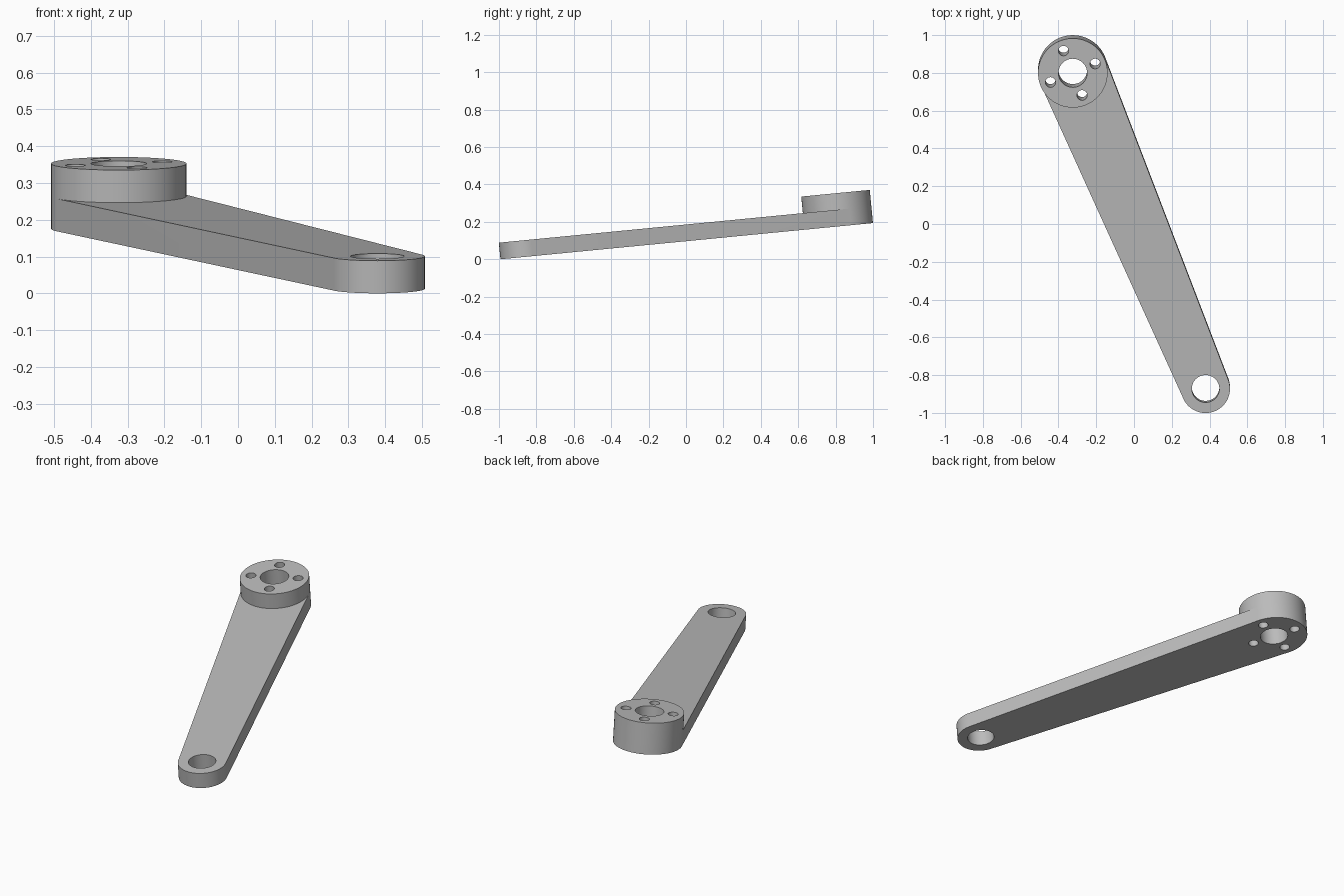
import bpy, bmesh
from math import acos, atan2, cos, sin, tau, radians, hypot
from mathutils import Matrix

if "Cube" in bpy.data.objects:
    bpy.data.objects.remove(bpy.data.objects["Cube"])

# Main sizes, laid out flat with the big end at the origin and the arm along +x
BIG_R, SMALL_R = 0.184, 0.129
THICK, BOSS_H = 0.089, 0.178
DX, DY = 0.703, -1.688
LENGTH = hypot(DX, DY)
TANGENT = acos((BIG_R - SMALL_R) / LENGTH)

# Placement: swing the arm round, then tilt it up towards the back
PLACE = (Matrix.Translation((0, -0.992, 0)) @ Matrix.Rotation(radians(5.55), 4, 'X')
         @ Matrix.Translation((-0.324, 1.817, 0)) @ Matrix.Rotation(atan2(DY, DX), 4, 'Z'))

steel = bpy.data.materials.new("grey metal")
steel.use_nodes = True
GREY = (0.5, 0.5, 0.5, 1)
steel.diffuse_color = GREY
steel.node_tree.nodes["Principled BSDF"].inputs["Base Color"].default_value = GREY


def arc(cx, r, start, end, n):
    angles = [start + (end - start) * i / n for i in range(n + 1)]
    return [(cx + r * cos(a), r * sin(a)) for a in angles]


def prism(name, outline, z0, z1):
    bm = bmesh.new()
    base = bm.faces.new([bm.verts.new((x, y, z0)) for x, y in outline])
    top = bmesh.ops.extrude_face_region(bm, geom=[base])["geom"]
    bmesh.ops.translate(bm, vec=(0, 0, z1 - z0),
                        verts=[g for g in top if isinstance(g, bmesh.types.BMVert)])
    bmesh.ops.recalc_face_normals(bm, faces=bm.faces)
    mesh = bpy.data.meshes.new(name)
    bm.to_mesh(mesh)
    bm.free()
    mesh.materials.append(steel)
    obj = bpy.data.objects.new(name, mesh)
    bpy.context.collection.objects.link(obj)
    return obj


def combine(target, tool, operation):
    mod = target.modifiers.new(operation.title(), 'BOOLEAN')
    mod.operation, mod.solver, mod.object = operation, 'EXACT', tool
    bpy.context.view_layer.objects.active = target
    bpy.ops.object.modifier_apply(modifier=mod.name)
    bpy.data.objects.remove(tool)


# Tapered arm with round ends, and the raised boss sharing its big end arc
big_arc = arc(0, BIG_R, TANGENT, tau - TANGENT, 48)
small_arc = arc(LENGTH, SMALL_R, -TANGENT, TANGENT, 48)
arm = prism("crank_arm", big_arc + small_arc, 0, THICK)
boss_rest = arc(0, BIG_R, -TANGENT, TANGENT, 48)[1:-1]
boss = prism("boss", big_arc + boss_rest, THICK, BOSS_H)
combine(arm, boss, 'UNION')

# Through holes: small end, boss bore and four bolt holes
holes = [(LENGTH, 0, 0.073), (0, 0, 0.076)]
holes += [(0.128 * cos(k * tau / 4), 0.128 * sin(k * tau / 4), 0.027) for k in range(4)]
for cx, cy, r in holes:
    ring = [(x, y + cy) for x, y in arc(cx, r, 0, tau, 48)[:-1]]
    combine(arm, prism("hole_cutter", ring, -0.1, 0.3), 'DIFFERENCE')

arm.data.transform(PLACE)

# Smooth round walls, crisp rims
bpy.ops.object.select_all(action='DESELECT')
arm.select_set(True)
bpy.context.view_layer.objects.active = arm
bpy.ops.object.shade_smooth_by_angle(angle=radians(30))
